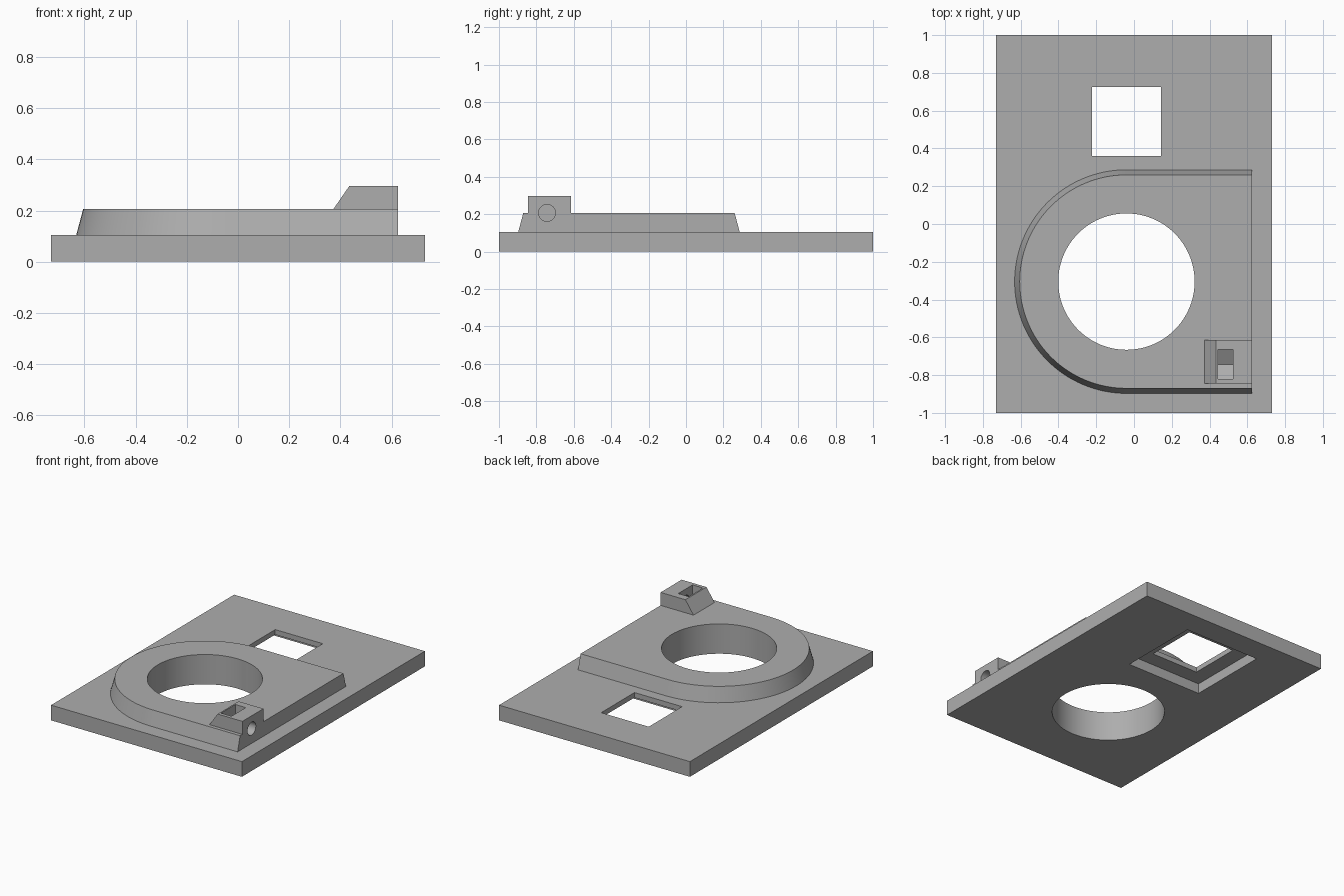
import bpy, bmesh
from math import pi, cos, sin, radians, sqrt

cube = bpy.data.objects.get("Cube")
if cube:
    bpy.data.objects.remove(cube, do_unlink=True)

grey = bpy.data.materials.new("plain_grey")
grey.use_nodes = True
COLOUR = (0.42, 0.42, 0.42, 1)
grey.diffuse_color = COLOUR
grey.node_tree.nodes["Principled BSDF"].inputs["Base Color"].default_value = COLOUR

RING_X, RING_Y = -0.04, -0.305
PLATE_TOP, PAD_TOP, BLOCK_TOP = 0.105, 0.206, 0.296
PAD_END = 0.625


def loft(name, lower, upper):
    """Solid between two matching loops of 3D points."""
    bm = bmesh.new()
    a = [bm.verts.new(p) for p in lower]
    b = [bm.verts.new(p) for p in upper]
    bm.faces.new(a[::-1])
    bm.faces.new(b)
    n = len(a)
    for i in range(n):
        j = (i + 1) % n
        bm.faces.new((a[i], a[j], b[j], b[i]))
    bmesh.ops.recalc_face_normals(bm, faces=bm.faces)
    mesh = bpy.data.meshes.new(name)
    bm.to_mesh(mesh)
    bm.free()
    ob = bpy.data.objects.new(name, mesh)
    bpy.context.collection.objects.link(ob)
    mesh.materials.append(grey)
    return ob


def box(name, x0, x1, y0, y1, z0, z1):
    base = [(x0, y0), (x1, y0), (x1, y1), (x0, y1)]
    return loft(name, [(x, y, z0) for x, y in base], [(x, y, z1) for x, y in base])


def circle(r, n=96):
    return [(r * cos(2 * pi * i / n), r * sin(2 * pi * i / n)) for i in range(n)]


def cut(ob, *cutters):
    bpy.context.view_layer.objects.active = ob
    for c in cutters:
        mod = ob.modifiers.new("cut", "BOOLEAN")
        mod.operation, mod.solver, mod.object = "DIFFERENCE", "EXACT", c
        bpy.ops.object.modifier_apply(modifier=mod.name)


# Base plate, raised rounded pad and clamp block
plate = box("base_plate", -0.73, 0.73, -1, 1, 0, PLATE_TOP)


def pad_outline(r, z, n=64):
    arc = [(RING_X + r * cos(pi / 2 + pi * i / n), RING_Y + r * sin(pi / 2 + pi * i / n), z)
           for i in range(n + 1)]
    return arc + [(PAD_END, RING_Y - r, z), (PAD_END, RING_Y + r, z)]


pad = loft("raised_pad", pad_outline(0.592, PLATE_TOP), pad_outline(0.565, PAD_TOP))

side = [(0.373, PAD_TOP), (PAD_END, PAD_TOP), (PAD_END, BLOCK_TOP), (0.435, BLOCK_TOP)]
block = loft("clamp_block", [(x, -0.845, z) for x, z in side], [(x, -0.615, z) for x, z in side])

# Cutters: large bore, stepped square window, nut pocket and screw hole
bore = loft("bore_cutter", [(RING_X + x, RING_Y + y, -0.1) for x, y in circle(0.361)],
            [(RING_X + x, RING_Y + y, 0.4) for x, y in circle(0.361)])


def square_cutter(name, half, z0, z1):
    return box(name, RING_X - half, RING_X + half, 0.542 - half, 0.542 + half, z0, z1)


window = square_cutter("window_cutter", 0.182, -0.1, 0.3)
recess = square_cutter("recess_cutter", 0.29, -0.1, 0.07)

NUT_Y, NUT_Z, half = -0.743, 0.207, 0.078
low = half / sqrt(3)
nut = [(NUT_Y - half, 0.4), (NUT_Y - half, NUT_Z - low), (NUT_Y, NUT_Z - 2 * low),
       (NUT_Y + half, NUT_Z - low), (NUT_Y + half, 0.4)]
pocket = loft("pocket_cutter", [(0.445, y, z) for y, z in nut], [(0.525, y, z) for y, z in nut])
screw = loft("screw_cutter", [(0.5, NUT_Y + y, NUT_Z + z) for y, z in circle(0.045, 48)],
             [(0.7, NUT_Y + y, NUT_Z + z) for y, z in circle(0.045, 48)])

cut(plate, bore, window, recess)
cut(pad, bore, pocket, screw)
cut(block, pocket, screw)
for c in (bore, window, recess, pocket, screw):
    bpy.data.objects.remove(c, do_unlink=True)

# Smooth the round walls, keep hard edges crisp
bpy.ops.object.select_all(action="DESELECT")
for ob in (plate, pad, block):
    ob.select_set(True)
bpy.context.view_layer.objects.active = plate
bpy.ops.object.shade_smooth_by_angle(angle=radians(30))
